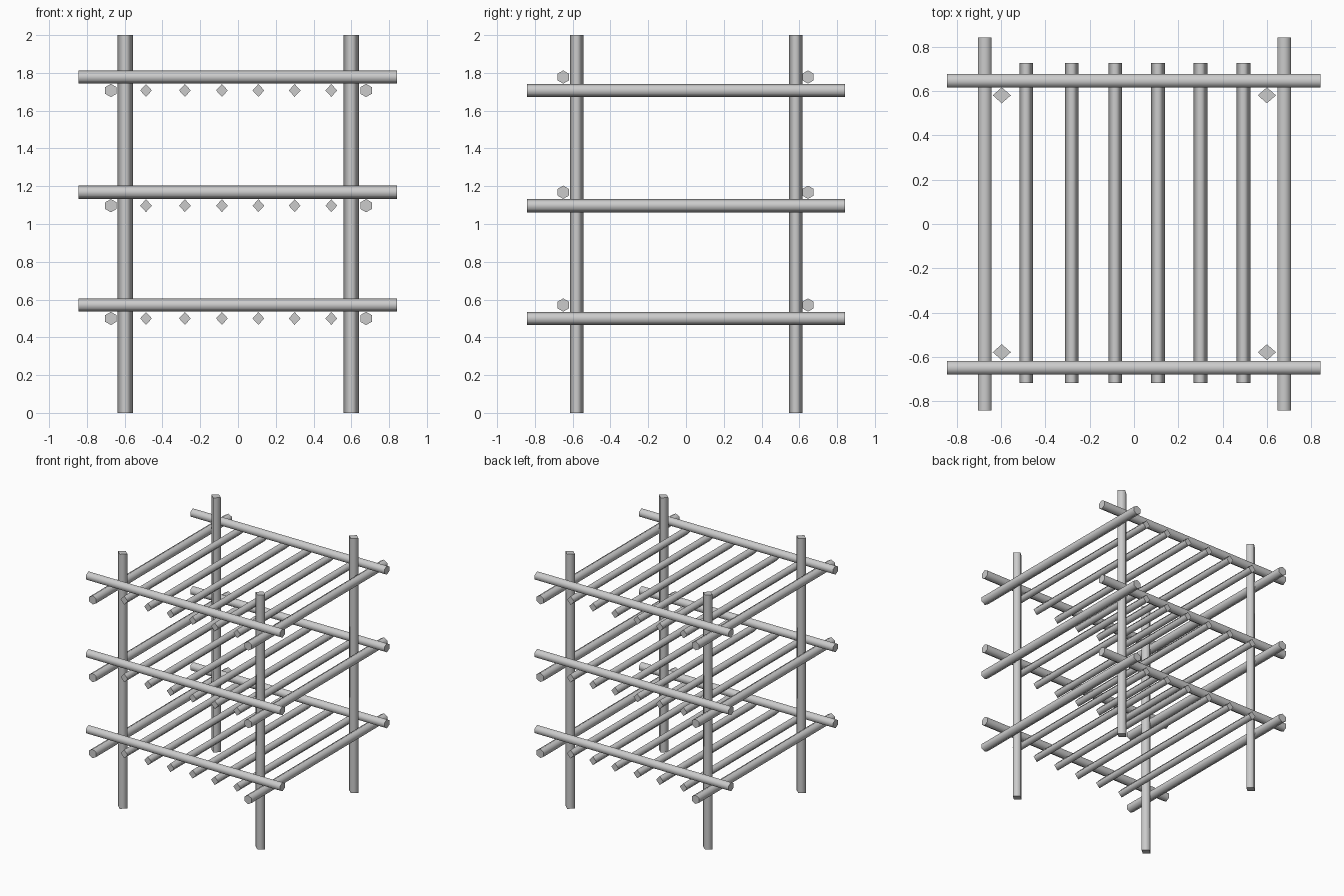
import bpy, math
from mathutils import Vector, Matrix

cube = bpy.data.objects.get("Cube")
if cube:
    bpy.data.objects.remove(cube, do_unlink=True)

grey = bpy.data.materials.new("plain_grey")
grey.use_nodes = True
colour = (0.6, 0.6, 0.6, 1)
grey.diffuse_color = colour
grey.node_tree.nodes["Principled BSDF"].inputs["Base Color"].default_value = colour


def bar(name, start, end, sides, across, up):
    """Prism from start to end; a corner points along the bar's up direction."""
    start, end = Vector(start), Vector(end)
    axis = (end - start).normalized()
    up_dir = Vector((0, 1, 0)) if abs(axis.z) > 0.9 else Vector((0, 0, 1))
    side_dir = up_dir.cross(axis)
    ring = []
    for i in range(sides):
        a = math.tau * i / sides
        ring.append(side_dir * math.sin(a) * across + up_dir * math.cos(a) * up)
    verts = [start + p for p in ring] + [end + p for p in ring]
    n = sides
    faces = [(i, i + n, (i + 1) % n + n, (i + 1) % n) for i in range(n)]
    faces += [tuple(range(n)), tuple(reversed(range(n, 2 * n)))]
    mesh = bpy.data.meshes.new(name)
    mesh.from_pydata(verts, [], faces)
    # Make every face point outwards
    middle = (start + end) / 2
    for f in mesh.polygons:
        if f.normal.dot(f.center - middle) < 0:
            f.flip()
    # Smooth sides, flat end caps
    for f in mesh.polygons:
        f.use_smooth = f.index < n
    mesh.materials.append(grey)
    mesh.update()
    obj = bpy.data.objects.new(name, mesh)
    bpy.context.collection.objects.link(obj)
    return obj


# Four corner posts
for x, x_name in ((-0.597, "right"), (0.6, "left")):
    for y, y_name in ((-0.579, "front"), (0.581, "back")):
        bar(f"post_{y_name}_{x_name}", (x, y, 0), (x, y, 2), 4, 0.041, 0.036)

# Three shelf levels: side rails and slats, with cross rails resting above
for level, z in (("lower", 0.5), ("middle", 1.097), ("upper", 1.707)):
    for x, side in ((-0.673, "right"), (0.678, "left")):
        bar(f"{level}_side_rail_{side}", (x, -0.843, z), (x, 0.843, z), 6, 0.035, 0.035)
    for y, side in ((-0.65, "front"), (0.646, "back")):
        bar(f"{level}_cross_rail_{side}", (-0.845, y, z + 0.071), (0.842, y, z + 0.071), 6, 0.035, 0.035)
    for i, x in enumerate((-0.487, -0.281, -0.085, 0.108, 0.3, 0.494)):
        bar(f"{level}_slat_{i + 1}", (x, -0.718, z), (x, 0.728, z), 4, 0.031, 0.034)
